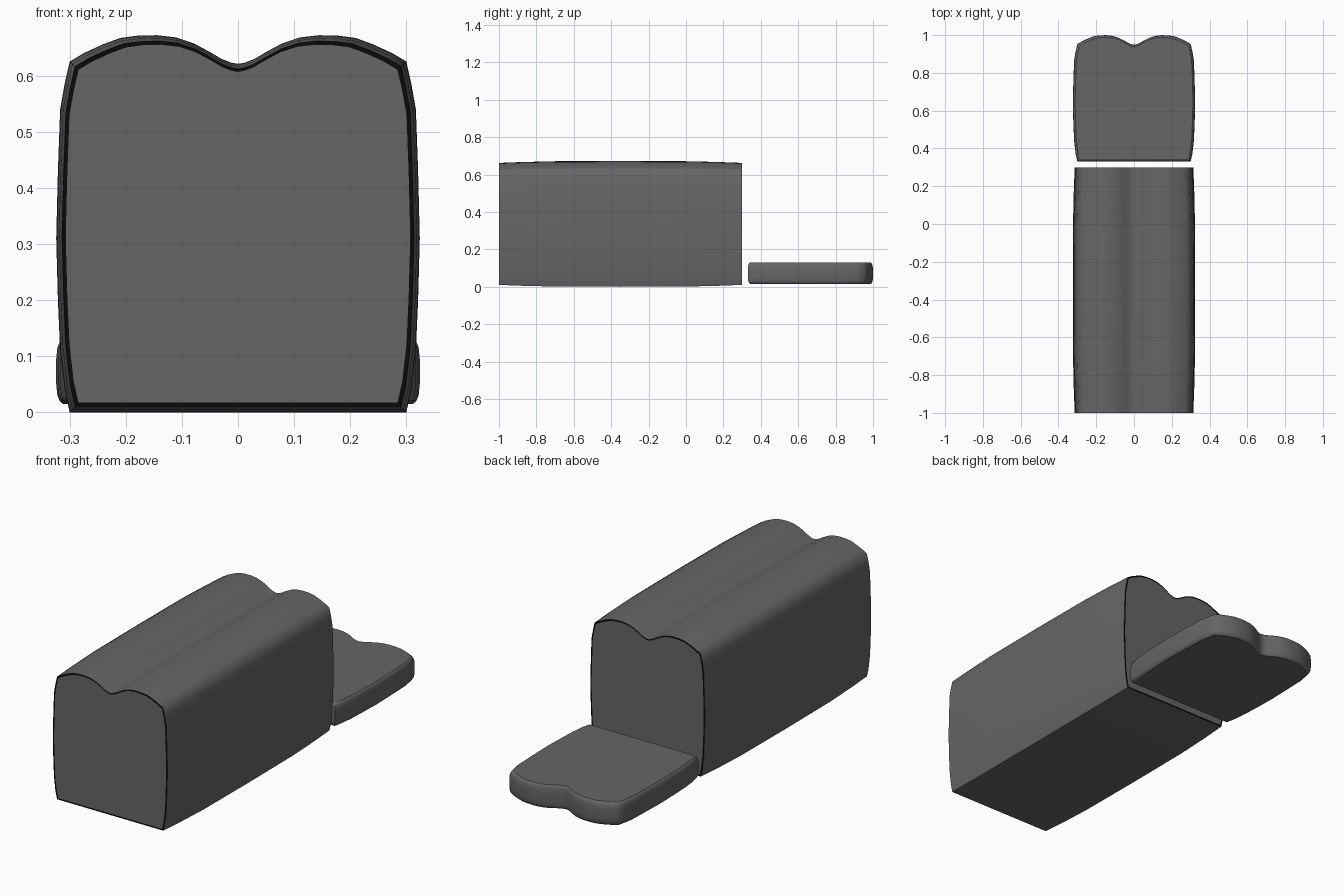
import bpy, bmesh, math

if "Cube" in bpy.data.objects:
    bpy.data.objects.remove(bpy.data.objects["Cube"])


def material(name, v):
    m = bpy.data.materials.new(name)
    m.diffuse_color = (v, v, v, 1)
    m.use_nodes = True
    m.node_tree.nodes["Principled BSDF"].inputs["Base Color"].default_value = m.diffuse_color
    return m


grey = material("dark_grey", 0.133)
black = material("black", 0.003)

# Right half of the bread outline (x, z), bottom corner up to the centre notch
HALF = [(0.30, 0.0), (0.309, 0.04), (0.317, 0.11), (0.321, 0.2), (0.324, 0.31),
        (0.321, 0.43), (0.317, 0.54), (0.309, 0.585), (0.30, 0.625), (0.275, 0.640),
        (0.24, 0.656), (0.21, 0.667), (0.18, 0.671), (0.145, 0.672), (0.11, 0.668),
        (0.08, 0.658), (0.05, 0.642), (0.03, 0.630), (0.012, 0.623)]
OUTLINE = HALF + [(0, 0.621)] + [(-x, z) for x, z in reversed(HALF)]
MID = 0.336


def loft(name, stations, place, dark_rim=False):
    """Skin the outline through (depth, inset) stations and cap both ends flat."""
    bm = bmesh.new()
    rings = []
    for d, inset in stations:
        kx, kz = 1 - inset / 0.324, 1 - inset / MID
        rings.append([bm.verts.new(place(x * kx, MID + (z - MID) * kz, d))
                      for x, z in OUTLINE])
    n = len(OUTLINE)
    last = len(rings) - 2
    for k in range(last + 1):
        a, b = rings[k], rings[k + 1]
        for i in range(n):
            j = (i + 1) % n
            f = bm.faces.new((a[i], a[j], b[j], b[i]))
            f.smooth = True
            # End rings of the loaf are the thin dark crust edge
            f.material_index = int(dark_rim and k in (0, last))
    bm.faces.new(rings[0][::-1])
    bm.faces.new(rings[-1])
    bmesh.ops.recalc_face_normals(bm, faces=bm.faces[:])
    cap_ids = (len(bm.faces) - 2, len(bm.faces) - 1)
    me = bpy.data.meshes.new(name)
    bm.to_mesh(me)
    bm.free()
    me.materials.append(grey)
    me.materials.append(black)
    ob = bpy.data.objects.new(name, me)
    bpy.context.collection.objects.link(ob)
    bpy.ops.object.select_all(action='DESELECT')
    ob.select_set(True)
    bpy.context.view_layer.objects.active = ob
    bpy.ops.object.shade_smooth_by_angle(angle=math.radians(50))
    for i in cap_ids:
        me.polygons[i].use_smooth = False


# Loaf: gently bulged along its length, flat cut ends with a thin crust edge
loft("loaf",
     [(-1.0, 0.017), (-1.0, 0.010), (-0.87, 0.005),
      (-0.70, 0.001), (-0.35, 0.0), (0.0, 0.001), (0.17, 0.005),
      (0.30, 0.010), (0.30, 0.017)],
     lambda x, z, d: (x, d, z), dark_rim=True)

# Cut slice lying flat behind the loaf
loft("slice",
     [(0.015, 0.012), (0.020, 0.006), (0.030, 0.002), (0.05, 0.0), (0.095, 0.0),
      (0.115, 0.002), (0.125, 0.006), (0.130, 0.012)],
     lambda x, z, d: (x, 0.331 + z * 0.995, d))
